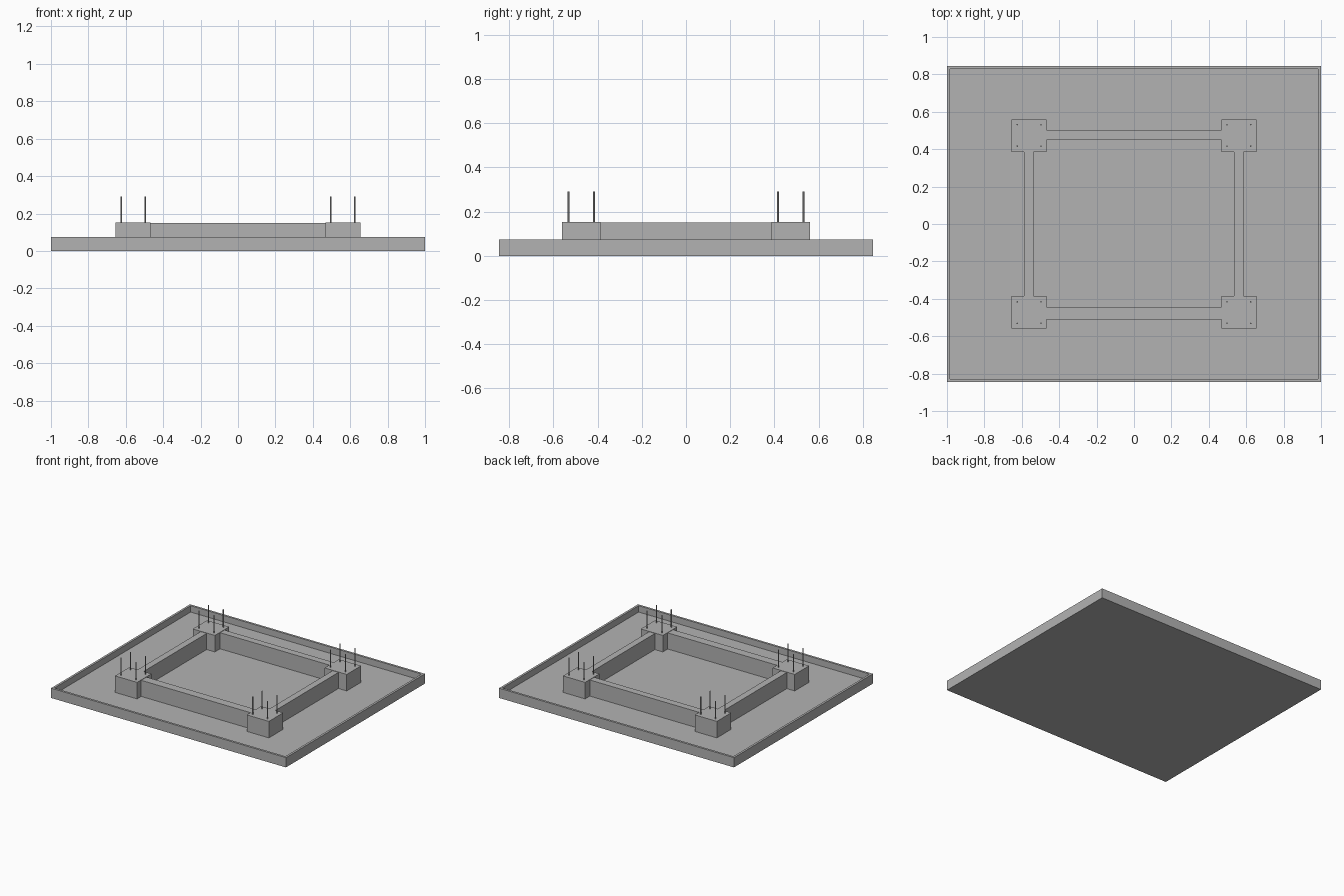
import bpy
import bmesh
from mathutils import Matrix, Vector

if "Cube" in bpy.data.objects:
    bpy.data.objects.remove(bpy.data.objects["Cube"])

# Single concrete grey
grey = bpy.data.materials.new("concrete_grey")
grey.use_nodes = True
colour = (0.45, 0.45, 0.45, 1)
grey.diffuse_color = colour
grey.node_tree.nodes["Principled BSDF"].inputs["Base Color"].default_value = colour

FLOOR, RIM_TOP = 0.026, 0.075
BLOCK_TOP, BEAM_TOP, ROD_TOP = 0.153, 0.15, 0.29
RIM = 0.024


def finish(bm, name):
    mesh = bpy.data.meshes.new(name)
    bm.to_mesh(mesh)
    bm.free()
    mesh.materials.append(grey)
    obj = bpy.data.objects.new(name, mesh)
    bpy.context.collection.objects.link(obj)
    return obj


def box_mesh(low, high):
    low, high = Vector(low), Vector(high)
    bm = bmesh.new()
    bmesh.ops.create_cube(bm, size=1, matrix=Matrix.Translation((low + high) / 2)
                          @ Matrix.Diagonal((*(high - low), 1)))
    return bm


# Base slab with a raised rim, made by insetting and sinking the top face
bm = box_mesh((-1, -0.845, 0), (1, 0.845, RIM_TOP))
bm.faces.ensure_lookup_table()
top = max(bm.faces, key=lambda f: f.calc_center_median().z)
bmesh.ops.inset_region(bm, faces=[top], thickness=RIM)
sunk = bmesh.ops.extrude_face_region(bm, geom=[top])["geom"]
bmesh.ops.delete(bm, geom=[top], context="FACES")
verts = [v for v in sunk if isinstance(v, bmesh.types.BMVert)]
bmesh.ops.translate(bm, verts=verts, vec=(0, 0, FLOOR - RIM_TOP))
bmesh.ops.recalc_face_normals(bm, faces=bm.faces)
finish(bm, "base_tray")

# Corner blocks, each with four anchor rods
for sx, side in ((-1, "right"), (1, "left")):
    for sy, end in ((-1, "front"), (1, "back")):
        xs = sorted((sx * 0.467, sx * 0.655))
        ys = sorted((sy * 0.386, sy * 0.56))
        finish(box_mesh((xs[0], ys[0], FLOOR), (xs[1], ys[1], BLOCK_TOP)),
               f"corner_block_{end}_{side}")
        bm = bmesh.new()
        for x in (0.497, 0.624):
            for y in (0.416, 0.531):
                centre = (sx * x, sy * y, (BLOCK_TOP + ROD_TOP) / 2)
                bmesh.ops.create_cone(bm, cap_ends=True, segments=12, radius1=0.004,
                                      radius2=0.004, depth=ROD_TOP - BLOCK_TOP,
                                      matrix=Matrix.Translation(centre))
        rods = finish(bm, f"anchor_rods_{end}_{side}")
        bpy.ops.object.select_all(action="DESELECT")
        rods.select_set(True)
        bpy.context.view_layer.objects.active = rods
        bpy.ops.object.shade_smooth_by_angle()

# Tie beams between the blocks
finish(box_mesh((-0.467, -0.51, FLOOR), (0.467, -0.445, BEAM_TOP)), "beam_front")
finish(box_mesh((-0.467, 0.449, FLOOR), (0.467, 0.503, BEAM_TOP)), "beam_back")
finish(box_mesh((-0.588, -0.386, FLOOR), (-0.537, 0.386, BEAM_TOP)), "beam_right")
finish(box_mesh((0.535, -0.386, FLOOR), (0.585, 0.386, BEAM_TOP)), "beam_left")
